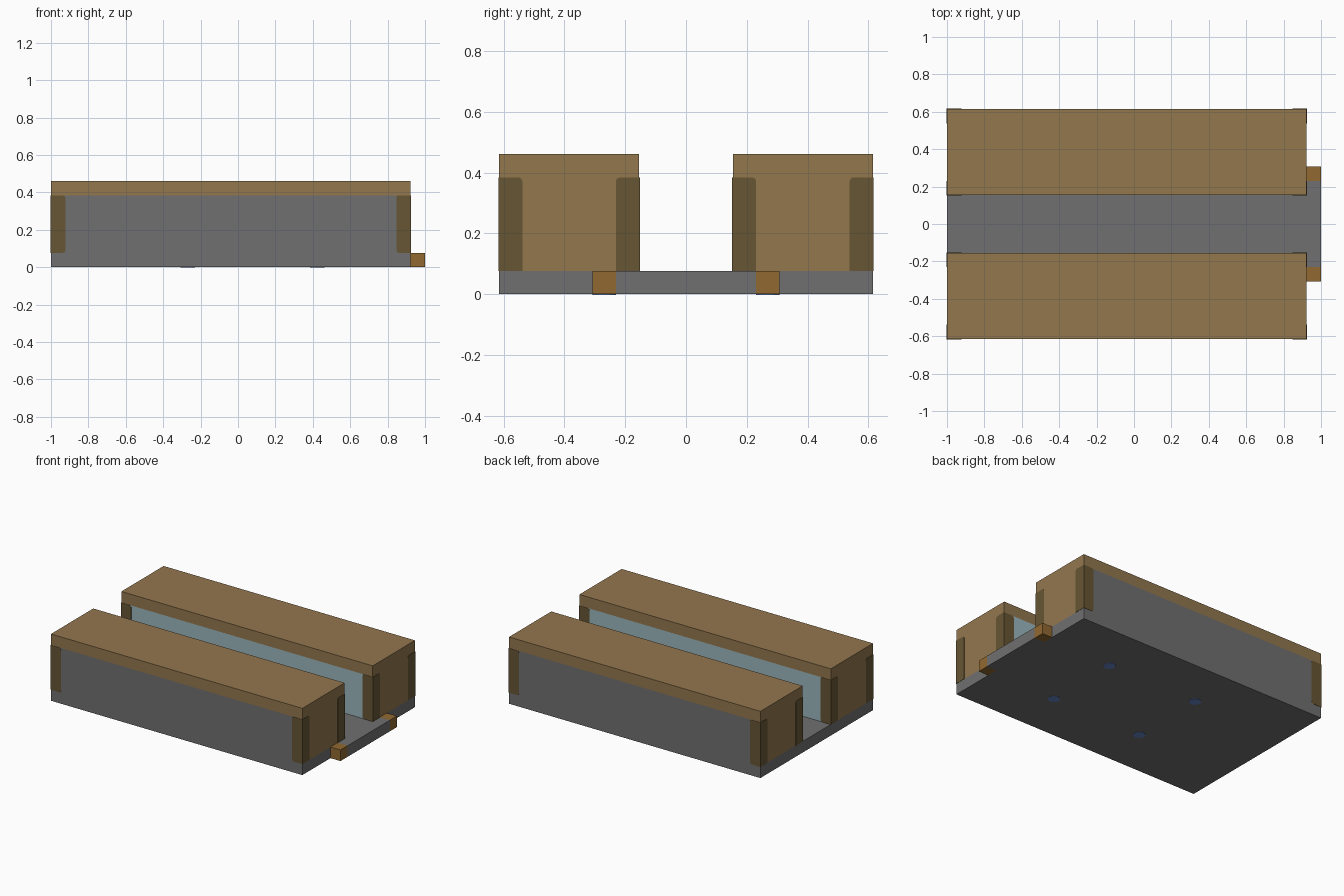
import bpy, bmesh

if "Cube" in bpy.data.objects:
    bpy.data.objects.remove(bpy.data.objects["Cube"], do_unlink=True)

U = 1 / 13                      # grid module
X0, X1, YO, YI = -13 * U, 12 * U, 8 * U, 2 * U
Z1, Z2, Z3 = U, 5 * U, 6 * U    # floor, eaves and roof heights


def material(name, r, g, b):
    m = bpy.data.materials.new(name)
    m.use_nodes = True
    m.diffuse_color = (r, g, b, 1)
    m.node_tree.nodes["Principled BSDF"].inputs["Base Color"].default_value = (r, g, b, 1)
    return m


grey = material("stone grey", .162, .162, .162)
brown = material("light timber", .288, .184, .076)
dark = material("dark timber", .135, .092, .034)
peg_mat = material("orange timber", .283, .141, .032)
glass = material("pale glass", .328, .474, .509)
blue = material("blue", .13, .23, .56)


def finish(name, bm, mat):
    bmesh.ops.recalc_face_normals(bm, faces=bm.faces)
    me = bpy.data.meshes.new(name)
    bm.to_mesh(me)
    bm.free()
    me.materials.append(mat)
    ob = bpy.data.objects.new(name, me)
    bpy.context.collection.objects.link(ob)


def box_mesh(xs, ys, zs):
    bm = bmesh.new()
    bmesh.ops.create_cube(bm, size=1)
    for v in bm.verts:
        v.co = [(min(r) if c < 0 else max(r)) for c, r in zip(v.co, (xs, ys, zs))]
    return bm


def box(name, xs, ys, zs, mat):
    finish(name, box_mesh(xs, ys, zs), mat)


def pillar(name, xa, xb, ya, yb):
    """Corner post from outer corner (xa, ya) to inner corner (xb, yb), rounded inside."""
    bm = box_mesh((xa, xb), (ya, yb), (Z1, Z2))
    edges = []
    for e in bm.edges:
        p, q = (v.co for v in e.verts)
        if abs(p.z - q.z) > .01:
            continue
        on_x = all(abs(c.x - xb) < .001 for c in (p, q))
        on_y = all(abs(c.y - yb) < .001 for c in (p, q))
        if on_x or (on_y and p.z > Z1 + .01):
            edges.append(e)
    bmesh.ops.bevel(bm, geom=edges, offset=.013, segments=2, profile=.5, affect='EDGES')
    finish(name, bm, dark)


# Floor slab and end tongue with timber pegs
box("floor_slab", (X0, X1), (-YO, YO), (0, Z1), grey)
box("tongue", (X1, 1), (-3 * U, 3 * U), (0, Z1), grey)
for side, s in (("left", 1), ("right", -1)):
    box("tongue_peg_" + side, (X1, 1), (s * 3 * U, s * 4 * U), (0, Z1), peg_mat)

# Two facing halls either side of the aisle
IN = .03
for side, s in (("back", 1), ("front", -1)):
    box(side + "_roof", (X0, X1), (s * YI, s * YO), (Z2, Z3), brown)
    box(side + "_outer_wall", (X0 + IN, X1 - IN), (s * (YO - U / 2), s * YO), (Z1, Z2), grey)
    box(side + "_window", (X0 + IN, X1 - IN), (s * YI, s * (YI + U / 2)), (Z1, Z2), glass)
    for end, x, d in (("left", X1, -1), ("right", X0, 1)):
        box(f"{side}_{end}_end_wall", (x, x + d * U / 2),
            (s * (YI + IN), s * (YO - IN)), (Z1, Z2), brown)
        for row, y, t in (("outer", YO, -1), ("inner", YI, 1)):
            e = .002            # posts stand just proud of the walls
            pillar(f"{side}_{end}_{row}_post", x - d * e, x + d * U,
                   s * (y - t * e), s * (y + t * U))

# Round pads under the floor
for i, x in enumerate((5.5 * U, -3.5 * U)):
    for j, y in enumerate((3.5 * U, -3.5 * U)):
        bm = bmesh.new()
        bmesh.ops.create_cone(bm, cap_ends=True, segments=12, radius1=U / 2,
                              radius2=U / 2, depth=.004)
        bmesh.ops.translate(bm, verts=bm.verts, vec=(x, y, 0))
        finish(f"floor_pad_{i}_{j}", bm, blue)
